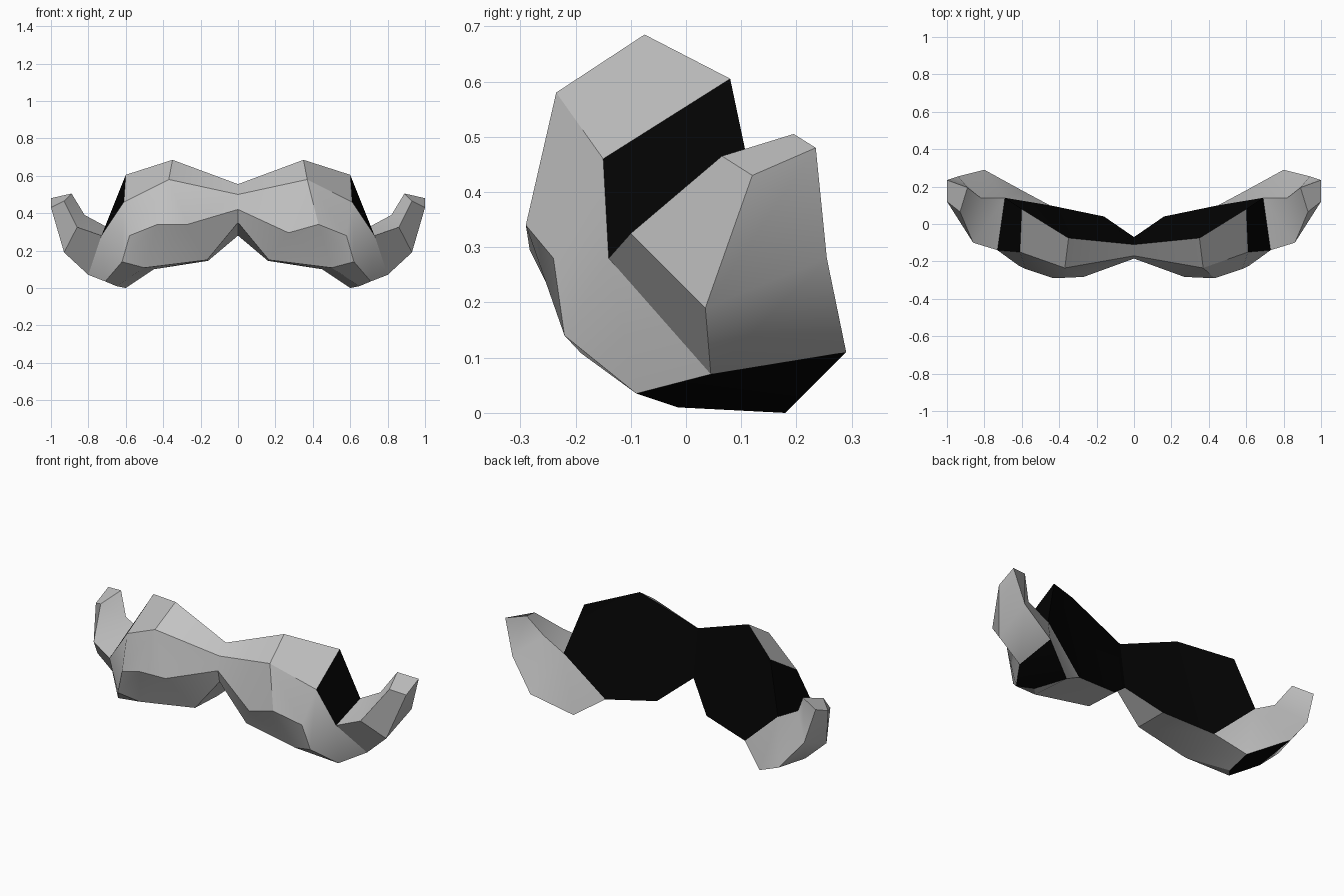
import bpy, bmesh, math

cube = bpy.data.objects.get("Cube")
if cube:
    bpy.data.objects.remove(cube, do_unlink=True)


def flat_material(name, value):
    mat = bpy.data.materials.new(name)
    mat.use_nodes = True
    colour = (value, value, value, 1.0)
    mat.diffuse_color = colour
    mat.node_tree.nodes["Principled BSDF"].inputs["Base Color"].default_value = colour
    return mat


# Rails of one half, running from the middle outwards
rails = {
    "ridge": [(0, -.11, .555), (.35, -.075, .685), (.6, .08, .605)],
    "brow": [(0, -.17, .5), (.37, -.235, .58), (.61, -.15, .46)],
    "crease": [(0, -.185, .42), (.27, -.283, .295), (.43, -.29, .34),
               (.58, -.24, .28), (.62, -.22, .14)],
    "keel": [(0, -.17, .35), (.165, -.16, .15), (.5, -.19, .108)],
    "rim": [(0, -.07, .28), (.16, .04, .145), (.45, .1, .1)],
    "sole": [(.71, -.09, .035), (.65, -.015, .01), (.6, .18, 0)],
}
# Curled end: sections ordered inner front, outer front, outer back, inner back
curl = [
    [(.73, -.14, .28), (.8, .045, .07), (.8, .29, .11), (.69, .14, .32)],
    [(.86, -.1, .325), (.93, .035, .19), (.94, .255, .28), (.82, .14, .39)],
    [(.93, .065, .465), (1, .12, .43), (1, .235, .48), (.89, .195, .505)],
]

GREY, BLACK = range(2)
bm = bmesh.new()


def build_half(side):
    def place(points):
        return [bm.verts.new((side * x, y, z)) for x, y, z in points]

    def face(*verts, material=GREY):
        bm.faces.new(verts).material_index = material

    def bridge(first, second):
        for i in range(len(first) - 1):
            face(first[i], first[i + 1], second[i + 1], second[i])

    ridge, brow, crease, keel, rim, sole = (place(r) for r in rails.values())
    root, middle, tip = (place(s) for s in curl)
    if side < 0:
        crease[1].co.z += .045  # the right fold sits a little higher
    front, outer, back, inner = root

    # Top and front of the lobe
    bridge(ridge, brow)
    bridge(brow[:2], crease[:2])
    face(brow[1], crease[1], crease[2])
    face(brow[1], crease[2], crease[3], brow[2])
    face(brow[2], crease[3], crease[4], front)

    # Lower front and underside of the lobe
    bridge(crease[:2], keel[:2])
    face(crease[1], crease[2], keel[2], keel[1])
    face(crease[2], crease[3], crease[4], keel[2])
    bridge(keel, rim)
    face(keel[2], rim[2], sole[2], sole[1])
    face(keel[2], sole[1], sole[0], crease[4])

    # Curled end
    for a, b in ((root, middle), (middle, tip)):
        bridge(a + a[:1], b + b[:1])
    face(*tip)
    face(front, crease[4], sole[0], outer)
    face(inner, back, sole[2], rim[2])

    # Black back, lobe end and sole
    face(ridge[0], ridge[1], rim[1], rim[0], material=BLACK)
    face(ridge[1], rim[2], rim[1], material=BLACK)
    face(ridge[1], ridge[2], inner, rim[2], material=BLACK)
    face(ridge[2], brow[2], front, inner, material=BLACK)
    face(outer, *sole, back, material=BLACK)


for side in (1, -1):
    build_half(side)
bmesh.ops.remove_doubles(bm, verts=bm.verts[:], dist=.001)
bmesh.ops.recalc_face_normals(bm, faces=bm.faces[:])

mesh = bpy.data.meshes.new("moustache")
bm.to_mesh(mesh)
bm.free()
mesh.materials.append(flat_material("grey hair", .54))
mesh.materials.append(flat_material("black backing", .001))
moustache = bpy.data.objects.new("moustache", mesh)
bpy.context.collection.objects.link(moustache)

# Soft shading with crisp folds
bpy.context.view_layer.objects.active = moustache
moustache.select_set(True)
bpy.ops.object.shade_smooth_by_angle(angle=math.radians(30))
